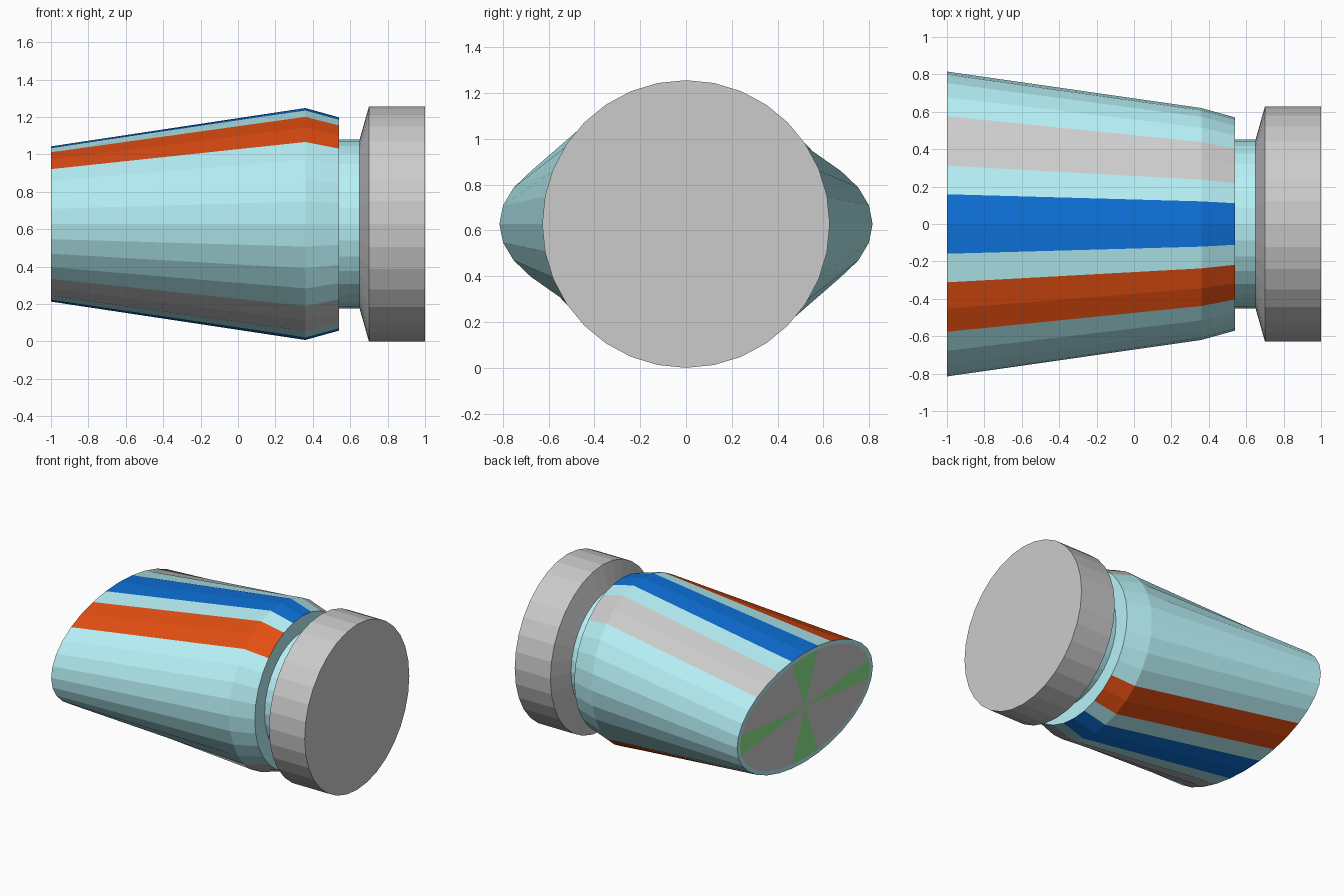
import bpy, bmesh, math

if "Cube" in bpy.data.objects:
    bpy.data.objects.remove(bpy.data.objects["Cube"])

SIDES = 32
CZ = 0.628          # height of the tube's axis
ALL = range(SIDES)


def material(name, rgb):
    m = bpy.data.materials.new(name)
    m.diffuse_color = (*rgb, 1)
    m.use_nodes = True
    m.node_tree.nodes["Principled BSDF"].inputs["Base Color"].default_value = m.diffuse_color
    return m


def loft(name, profile, mat=None, segments=ALL):
    """Loft ellipses (x, half width y, half height z) along x, on chosen segments.
    Segment 0 starts at the top and they count towards +y."""
    bm = bmesh.new()
    rings = []
    for x, ry, rz in profile:
        ring = []
        for i in ALL:
            a = math.tau * i / SIDES
            ring.append(bm.verts.new((x, ry * math.sin(a), CZ + rz * math.cos(a))))
        rings.append(ring)
    for a, b in zip(rings, rings[1:]):
        for i in segments:
            j = (i + 1) % SIDES
            bm.faces.new((a[i], b[i], b[j], a[j]))
    bmesh.ops.delete(bm, geom=[v for v in bm.verts if not v.link_faces], context='VERTS')
    bmesh.ops.remove_doubles(bm, verts=bm.verts[:], dist=1e-5)
    me = bpy.data.meshes.new(name)
    bm.to_mesh(me)
    bm.free()
    if mat:
        me.materials.append(mat)
    ob = bpy.data.objects.new(name, me)
    bpy.context.collection.objects.link(ob)
    return ob


aqua = material("aqua", (0.47, 0.88, 0.93))
blue = material("blue", (0.004, 0.165, 0.70))
orange = material("orange", (0.76, 0.075, 0.006))
green = material("green", (0.26, 0.82, 0.26))

# Tube wall, flattened at the crimped end and split into coloured strips
wall = [(-1, 0.815, 0.415), (0.36, 0.62, 0.62), (0.54, 0.57, 0.57)]
blue_segs = [31, 0, 15, 16]
grey_segs = [2, 3, 18, 19]
orange_segs = [28, 29, 12, 13]
striped = blue_segs + grey_segs + orange_segs
loft("tube_wall", wall, aqua, [i for i in ALL if i not in striped])
loft("blue_stripes", wall, blue, blue_segs)
loft("grey_stripes", wall, None, grey_segs)
loft("orange_stripes", wall, orange, orange_segs)

# Shoulder and neck
loft("neck", [(0.54, 0.57, 0.57), (0.54, 0.452, 0.452), (0.65, 0.452, 0.452)], aqua)

# Screw cap
loft("cap", [(0.65, 0.452, 0.452), (0.70, 0.628, 0.628), (1, 0.628, 0.628), (1, 0, 0)])

# Flat end: thin rim, grey disc and four green wedges
inner = (-1, 0.78, 0.385)
loft("end_rim", [inner, wall[0]], aqua)
wedges = [(q + d) % SIDES for q in (0, 8, 16, 24) for d in (-1, 0)]
disc = [(-1, 0, 0), inner]
loft("end_disc", disc, None, [i for i in ALL if i not in wedges])
loft("end_wedges", disc, green, wedges)
